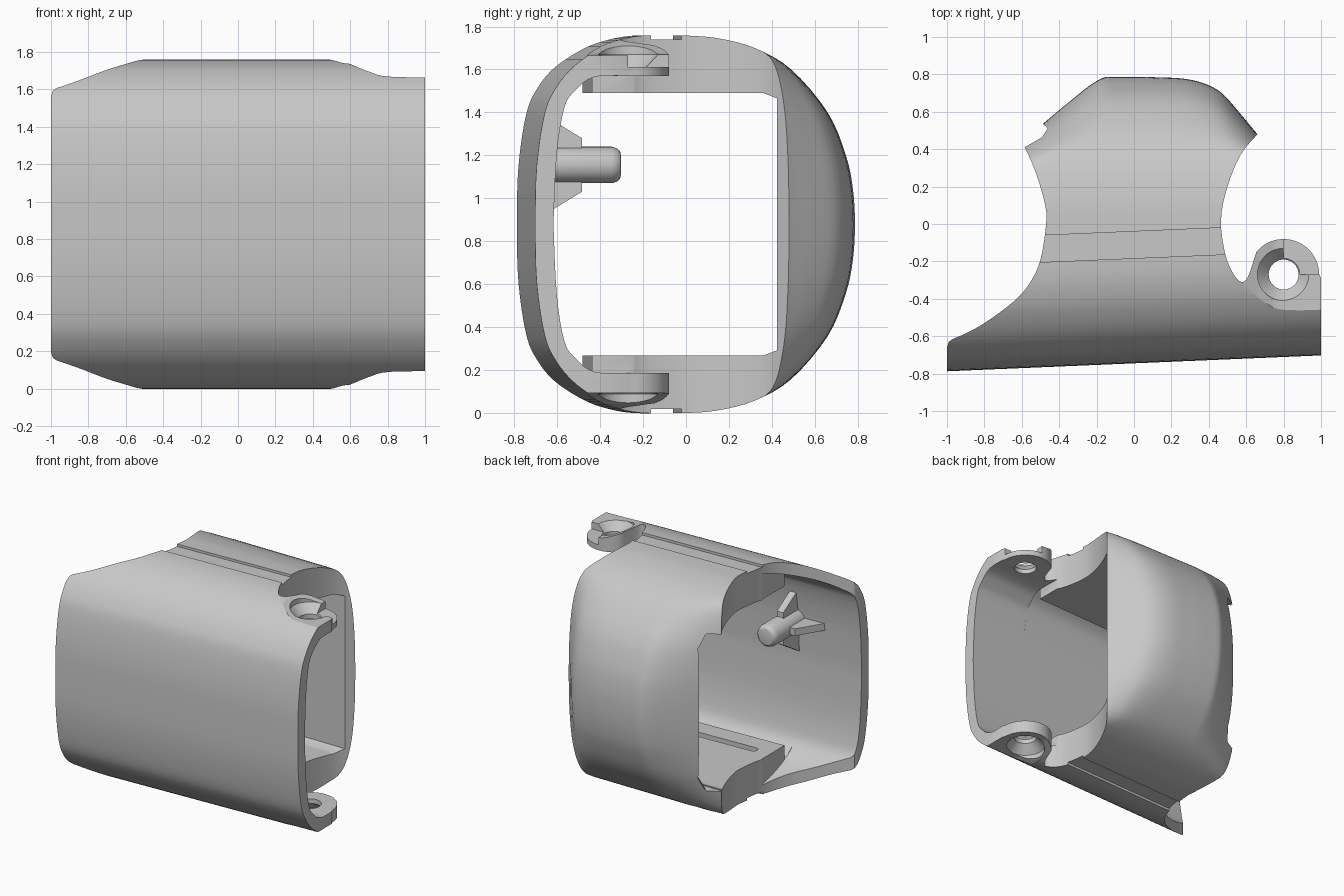
import bpy, bmesh, math

cube = bpy.data.objects.get("Cube")
if cube:
    bpy.data.objects.remove(cube)

MID = 0.8785      # half of the total height
SLANT = 0.0425    # the front leans back slightly along x

grey = bpy.data.materials.new("plain_grey")
grey.use_nodes = True
grey.diffuse_color = (0.58, 0.58, 0.58, 1)
grey.node_tree.nodes["Principled BSDF"].inputs["Base Color"].default_value = (0.58, 0.58, 0.58, 1)


def loft(name, rings):
    """Closed solid through a list of equal-length rings."""
    bm = bmesh.new()
    vs = [[bm.verts.new(p) for p in r] for r in rings]
    n = len(vs[0])
    for a, b in zip(vs, vs[1:]):
        for i in range(n):
            j = (i + 1) % n
            bm.faces.new((a[i], a[j], b[j], b[i]))
    bm.faces.new(vs[0])
    bm.faces.new(vs[-1])
    bmesh.ops.recalc_face_normals(bm, faces=bm.faces)
    me = bpy.data.meshes.new(name)
    bm.to_mesh(me)
    bm.free()
    me.materials.append(grey)
    ob = bpy.data.objects.new(name, me)
    bpy.context.collection.objects.link(ob)
    return ob


def smooth_path(pts, steps=4, closed=False):
    """Catmull-Rom curve through the points."""
    n = len(pts)
    out = []
    for i in range(n if closed else n - 1):
        ids = [(i + k) % n if closed else min(max(i + k, 0), n - 1) for k in (-1, 0, 1, 2)]
        p0, p1, p2, p3 = (pts[k] for k in ids)
        for k in range(steps):
            t = k / steps
            out.append(tuple(0.5 * (2 * b + (c - a) * t + (2 * a - 5 * b + 4 * c - d) * t * t
                                    + (3 * b - a - 3 * c + d) * t ** 3)
                             for a, b, c, d in zip(p0, p1, p2, p3)))
    return out if closed else out + [pts[-1]]


def mirror_z(half):
    """Upper half profile (y, z) completed below the middle height."""
    low = [(y, 2 * MID - z) for y, z in reversed(half) if abs(z - MID) > 1e-4]
    return half + low


def along_x(name, prof, x0, x1):
    """Profile swept sideways, following the lean everywhere but at the back."""
    return loft(name, [[(x, y + SLANT * x if y < 0.3 else y, z) for y, z in prof]
                       for x in (x0, x1)])


def circle(x, y, z, r, n=40):
    return [(x + r * math.cos(2 * math.pi * i / n), y + r * math.sin(2 * math.pi * i / n), z)
            for i in range(n)]


def boolean(ob, cutter, op="DIFFERENCE"):
    m = ob.modifiers.new("cut", "BOOLEAN")
    m.operation, m.solver, m.object = op, "EXACT", cutter
    bpy.context.view_layer.update()
    new = bpy.data.meshes.new_from_object(ob.evaluated_get(bpy.context.evaluated_depsgraph_get()))
    ob.modifiers.clear()
    ob.data = new
    bpy.data.objects.remove(cutter)


# Outer body: rounded section whose back gets shallower and squarer towards the sides
outer = smooth_path(mirror_z([
    (-0.745, MID), (-0.738, 1.15), (-0.70, 1.4), (-0.645, 1.52), (-0.57, 1.61), (-0.475, 1.68),
    (-0.375, 1.727), (-0.23, 1.757), (0, 1.757), (0.15, 1.745), (0.32, 1.70), (0.49, 1.6),
    (0.66, 1.4), (0.745, 1.2), (0.778, 1.04), (0.787, MID)]), closed=True)
DEPTH = 0.787
stations = smooth_path([(-1.1, 0.25), (-0.72, 0.35), (-0.58, 0.46), (-0.47, 0.55), (-0.35, 0.65),
                        (-0.2, 0.765), (-0.1, 0.79), (0.1, 0.785), (0.3, 0.772), (0.45, 0.715),
                        (0.56, 0.60), (0.66, 0.48), (0.8, 0.33), (1.1, 0.25)])


def section(x, back):
    s = min(back / DEPTH, 1)
    return [(x, min(y, back * max(y / DEPTH, 0) ** s ** 1.7) if y > 0 else y + SLANT * x, z)
            for y, z in outer]


shell = loft("shell", [section(x, back) for x, back in stations])

# Plan trim: concave sides, long front plate and round screw ears
left = smooth_path([(-0.64, 0.48), (-0.58, 0.40), (-0.52, 0.26), (-0.475, 0.1), (-0.47, 0),
                    (-0.5, -0.19), (-0.56, -0.32), (-0.65, -0.42), (-0.8, -0.53),
                    (-0.9, -0.585), (-0.97, -0.615)])
right = smooth_path([(0.73, 0.56), (0.66, 0.48), (0.57, 0.37), (0.5, 0.2), (0.465, 0.02),
                     (0.49, -0.17), (0.54, -0.28), (0.58, -0.31), (0.61, -0.28), (0.635, -0.21)])
EAR = (0.8, -0.27)
ear = [(EAR[0] + 0.19 * math.cos(a), EAR[1] + 0.19 * math.sin(a))
       for a in (math.radians(d) for d in range(0, 141, 10))]
plan = ([(-0.75, 1)] + left + [(-0.99, -0.63), (-1, -0.66), (-1, -1), (1, -1), (1, -0.29)]
        + ear + right[::-1] + [(0.85, 1)])
boolean(shell, loft("plan_trim", [[(x, y, z) for x, y in plan] for z in (-0.2, 2)]), "INTERSECT")

# Cavity through the whole body, with a shallower roof under the ears
front_wall = [(-0.66, MID), (-0.645, 1.2), (-0.61, 1.42)]
back_wall = [(0.36, 1.49), (0.425, 1.465), (0.425, MID)]
hollow = smooth_path(front_wall + [(-0.565, 1.52), (-0.46, 1.6)]) + [(-0.46, 1.49)] + back_wall
boolean(shell, along_x("cavity", mirror_z(hollow), -1.2, 0.525))
hollow = smooth_path(front_wall + [(-0.56, 1.5), (-0.47, 1.565), (-0.3, 1.57), (0, 1.57)])
boolean(shell, along_x("ear_cavity", mirror_z(hollow + [(0, 1.49)] + back_wall), 0.52, 1.2))

# Thin cover beside the thick central blocks
cover = smooth_path(front_wall + [(-0.565, 1.52), (-0.46, 1.6), (-0.3, 1.66), (-0.18, 1.69)])
boolean(shell, along_x("side_relief", mirror_z(cover + [(-0.18, MID)]), -1.2, -0.5))

# Side opening reaches further round the back between the blocks, cut on the slant
opening = mirror_z([(-0.9, 1.485), (-0.57, 1.48), (-0.49, 1.38)])
boolean(shell, loft("side_opening", [[(x + 0.54 - y, y, z) for x, z in opening]
                                     for y in (0.4, 0.7)]))


def flip(z, low):
    return 2 * MID - z if low else z


for low in (False, True):
    # Step down to the ears
    ramp = smooth_path([(0.52, 1.758), (0.6, 1.735), (0.7, 1.695), (0.82, 1.667), (1.2, 1.664)])
    ramp += [(1.2, 1.9), (0.52, 1.9)]
    boolean(shell, loft("ear_step", [[(x, y, flip(z, low)) for x, z in ramp] for y in (-1, 0.1)]))
    # Countersunk screw holes
    boolean(shell, loft("screw_hole", [circle(*EAR, flip(z, low), r) for z, r in
                                       ((1.5, 0.08), (1.605, 0.08), (1.67, 0.14), (1.8, 0.14))]))
    # Shallow groove across the top and bottom
    groove = [(-0.183, 1.74), (-0.04, 1.74), (-0.04, 1.9), (-0.183, 1.9)]
    boolean(shell, along_x("groove", [(y, flip(z, low)) for y, z in groove], -0.8, 0.8))

# Lowered outer quarter of the upper ear
quarter = [(0.8, -0.27), (1.1, -0.27), (1.1, 0), (0.8, 0)]
boolean(shell, loft("ear_notch", [[(x, y, z) for x, y in quarter] for z in (1.612, 1.9)]))

# Round-ended slot in the floor block
slot = []
for d in range(5, 360, 10):
    c, s = math.cos(math.radians(d)), math.sin(math.radians(d))
    x = -0.036 + math.copysign(0.324, c) + 0.03 * c
    slot.append((x, -0.29 + SLANT * x + 0.03 * s))
boolean(shell, loft("floor_slot", [[(x, y, z) for x, y in slot] for z in (0.22, 0.35)]))

# Peg with rounded tip on the inside of the front wall
PX, PZ = -0.46, 1.155
peg = loft("peg", [[(x, y, z) for x, z, _ in circle(PX, PZ, 0, r, 32)] for y, r in
                   ((-0.70, 0.085), (-0.345, 0.085), (-0.32, 0.077), (-0.307, 0.063), (-0.303, 0.045))])

# Three tapering support fins: up, sideways and down
parts = [shell, peg]
for k in (1, 2, 3):
    c, s = math.cos(k * math.pi / 2), math.sin(k * math.pi / 2)
    prof = [(0.05, -0.69), (0.25, -0.69), (0.125, -0.485), (0.05, -0.485)]
    parts.append(loft("peg_fin_%d" % k, [
        [(PX + r * c - t * s, y, PZ + r * s + t * c) for r, y in prof] for t in (-0.027, 0.027)]))

# Smooth shading with sharp edges kept
bpy.ops.object.select_all(action="DESELECT")
for ob in parts:
    ob.select_set(True)
bpy.context.view_layer.objects.active = shell
bpy.ops.object.shade_smooth_by_angle(angle=math.radians(30))
